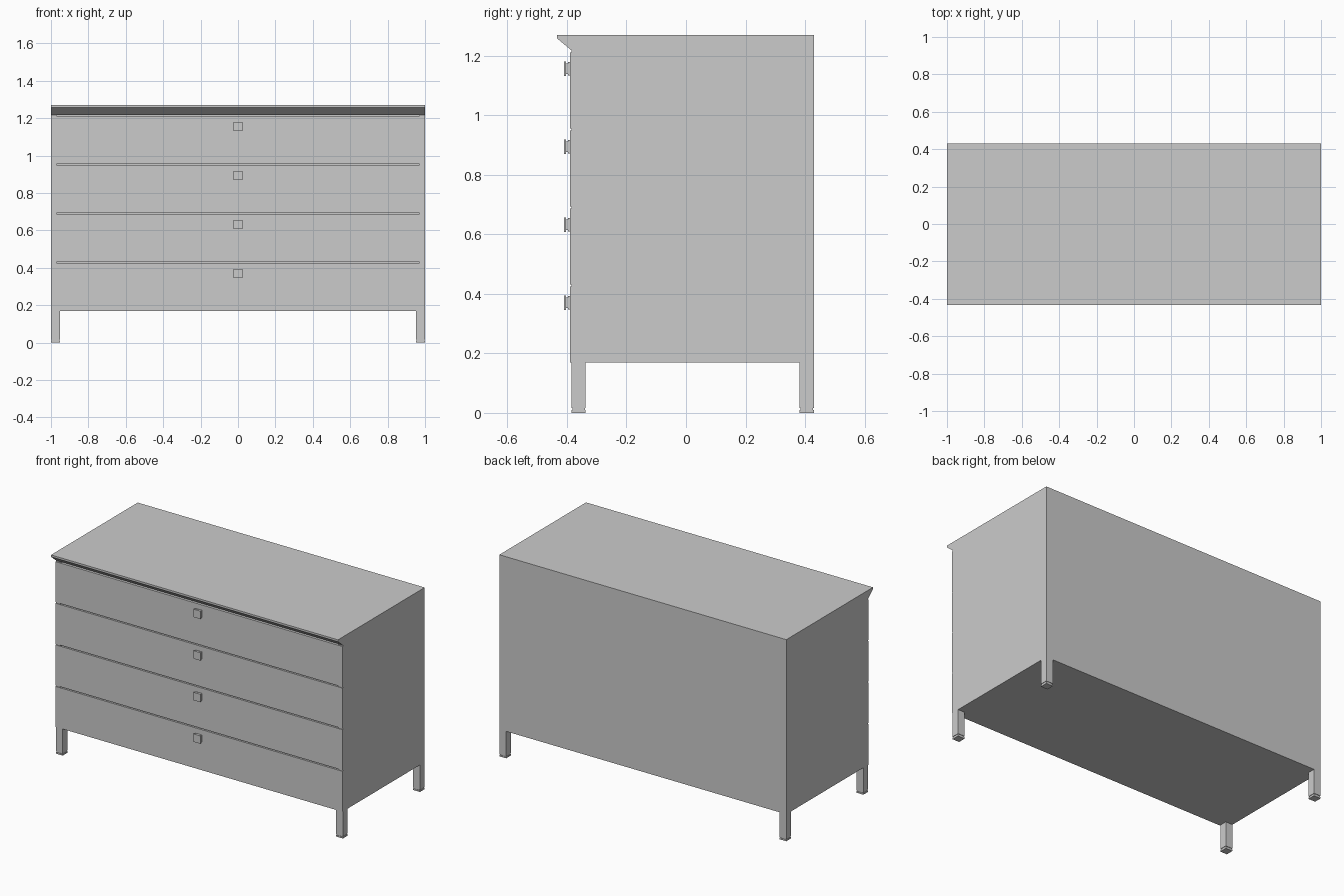
import bpy
import bmesh

if "Cube" in bpy.data.objects:
    bpy.data.objects.remove(bpy.data.objects["Cube"], do_unlink=True)

grey = bpy.data.materials.new("plain_grey")
grey.use_nodes = True
colour = (0.6, 0.6, 0.6, 1)
grey.diffuse_color = colour
grey.node_tree.nodes["Principled BSDF"].inputs["Base Color"].default_value = colour

WIDTH, FRONT, BACK = 1.0, -0.385, 0.43
BASE, SEAM, TOP = 0.17, 1.218, 1.27
PANEL, LEG, FACE = 0.03, 0.048, 0.004


def finish(bm, name):
    bmesh.ops.recalc_face_normals(bm, faces=bm.faces)
    mesh = bpy.data.meshes.new(name)
    bm.to_mesh(mesh)
    bm.free()
    mesh.materials.append(grey)
    obj = bpy.data.objects.new(name, mesh)
    bpy.context.collection.objects.link(obj)
    return obj


def boxes(name, *spans):
    """One object from boxes given as (x0, x1, y0, y1, z0, z1)."""
    bm = bmesh.new()
    for x0, x1, y0, y1, z0, z1 in spans:
        for v in bmesh.ops.create_cube(bm, size=1)["verts"]:
            v.co.x = x1 if v.co.x > 0 else x0
            v.co.y = y1 if v.co.y > 0 else y0
            v.co.z = z1 if v.co.z > 0 else z0
    return finish(bm, name)


def extrude_x(name, profile, x0, x1):
    """Extrude a (y, z) outline along x."""
    bm = bmesh.new()
    face = bm.faces.new([bm.verts.new((x0, y, z)) for y, z in profile])
    out = bmesh.ops.extrude_face_region(bm, geom=[face])["geom"]
    moved = [v for v in out if isinstance(v, bmesh.types.BMVert)]
    bmesh.ops.translate(bm, verts=moved, vec=(x1 - x0, 0, 0))
    return finish(bm, name)


# Top with a bevelled front overhang
extrude_x("top", [(BACK, SEAM), (BACK, TOP), (-0.433, TOP),
                  (-0.433, 1.258), (FRONT, SEAM)], -WIDTH, WIDTH)

# Carcass
inner = WIDTH - PANEL
for side, x0, x1 in (("left", inner, WIDTH), ("right", -WIDTH, -inner)):
    boxes(side + "_panel", (x0, x1, FRONT, BACK, BASE, SEAM))
boxes("back_panel", (-inner, inner, BACK - 0.02, BACK, BASE, SEAM))
boxes("bottom_panel", (-inner, inner, FRONT, BACK - 0.02, BASE, BASE + 0.02))

# Legs with a small inset neck above each foot pad
for side, x0, x1 in (("left", WIDTH - LEG, WIDTH), ("right", -WIDTH, LEG - WIDTH)):
    for end, y0, y1 in (("front", FRONT, FRONT + LEG), ("back", BACK - LEG, BACK)):
        inset = 0.003
        boxes(f"{end}_{side}_leg",
              (x0, x1, y0, y1, 0.016, BASE),
              (x0 + inset, x1 - inset, y0 + inset, y1 - inset, 0.009, 0.016),
              (x0, x1, y0, y1, 0, 0.009))

# Drawers: overlay front, box behind and a square knob
pitch, gap = (SEAM - BASE) / 4, 0.007
for i in range(4):
    z0 = BASE + i * pitch
    z1 = z0 + pitch - gap
    boxes(f"drawer_front_{i + 1}", (-WIDTH, WIDTH, FRONT - FACE, FRONT, z0, z1))
    boxes(f"drawer_box_{i + 1}",
          (-inner + 0.005, inner - 0.005, FRONT, BACK - 0.05, z0 + 0.021, z1))
    kz, ky = z0 + 0.2, FRONT - FACE
    boxes(f"knob_{i + 1}",
          (-0.022, 0.022, ky - 0.008, ky, kz - 0.022, kz + 0.022),
          (-0.018, 0.018, ky - 0.014, ky - 0.008, kz - 0.018, kz + 0.018),
          (-0.024, 0.024, ky - 0.021, ky - 0.014, kz - 0.025, kz + 0.025))
